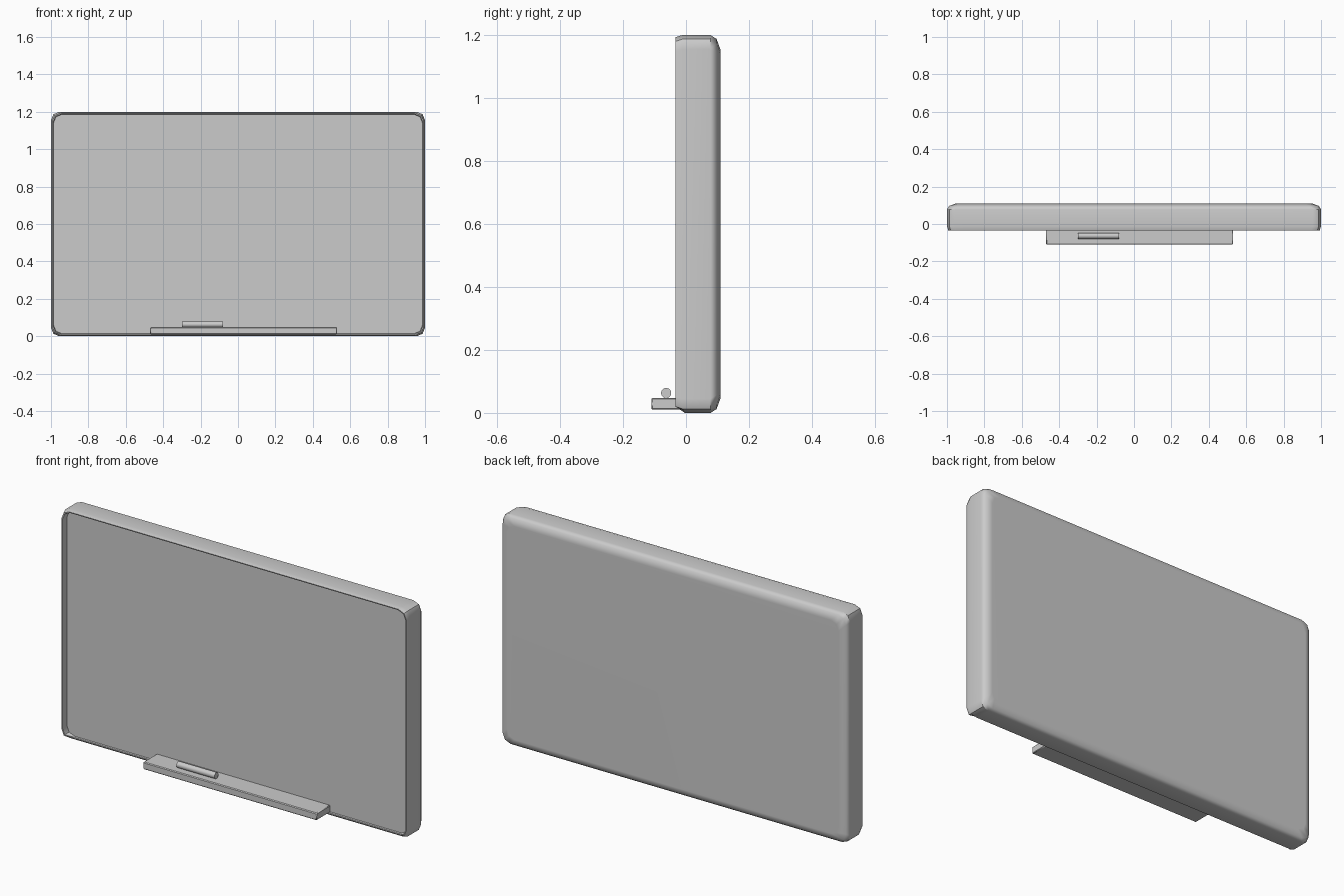
import bpy, bmesh, math

if "Cube" in bpy.data.objects:
    bpy.data.objects.remove(bpy.data.objects["Cube"])


def finish(obj, angle=35):
    """Smooth shading that keeps the large faces flat."""
    bpy.ops.object.select_all(action='DESELECT')
    obj.select_set(True)
    bpy.context.view_layer.objects.active = obj
    bpy.ops.object.shade_smooth_by_angle(angle=math.radians(angle))
    wn = obj.modifiers.new("flat_faces", 'WEIGHTED_NORMAL')
    wn.keep_sharp = True


def outline(inset, y, y_bottom):
    """Soft-cornered rectangle in x/z; the bottom edge has its own depth."""
    hx, hz = 1.0 - inset, 0.6 - inset
    corner = [(hx, hz - 0.045), (hx - 0.013, hz - 0.013), (hx - 0.045, hz)]
    pts = []
    for sx, sz in ((1, 1), (-1, 1), (-1, -1), (1, -1)):
        for x, z in (corner if sx * sz > 0 else corner[::-1]):
            low = sz < 0 and z == hz
            pts.append((x * sx, y_bottom if low else y, z * sz + 0.6))
    return pts


# Board: recessed writing surface, raised lip on top and sides, rounded back
layers = [(0.014, 0.0, 0.0), (0.012, -0.033, -0.007), (0.007, -0.034, -0.008),
          (0.0, -0.012, -0.004), (0.0, 0.078, 0.078),
          (0.012, 0.097, 0.097), (0.045, 0.109, 0.109)]
bm = bmesh.new()
rings = [[bm.verts.new(p) for p in outline(*layer)] for layer in layers]
for a, b in zip(rings, rings[1:]):
    n = len(a)
    for k in range(n):
        bm.faces.new((a[k], a[(k + 1) % n], b[(k + 1) % n], b[k]))
bm.faces.new(rings[0])
bm.faces.new(rings[-1])
bmesh.ops.recalc_face_normals(bm, faces=bm.faces)
mesh = bpy.data.meshes.new("board")
bm.to_mesh(mesh)
bm.free()
board = bpy.data.objects.new("board", mesh)
bpy.context.collection.objects.link(board)
finish(board)

# Pen tray
bpy.ops.mesh.primitive_cube_add(size=1, location=(0.03, -0.05, 0.029))
tray = bpy.context.object
tray.name = "pen_tray"
tray.scale = (1.0, 0.12, 0.038)
bpy.ops.object.transform_apply(location=False, rotation=False, scale=True)
bev = tray.modifiers.new("chamfer", 'BEVEL')
bev.width = 0.004
bev.segments = 1
finish(tray)

# Marker lying on the tray
bpy.ops.mesh.primitive_cylinder_add(vertices=24, radius=0.016, depth=0.22,
                                    location=(-0.19, -0.063, 0.063),
                                    rotation=(0, math.pi / 2, 0))
marker = bpy.context.object
marker.name = "marker"
finish(marker)
